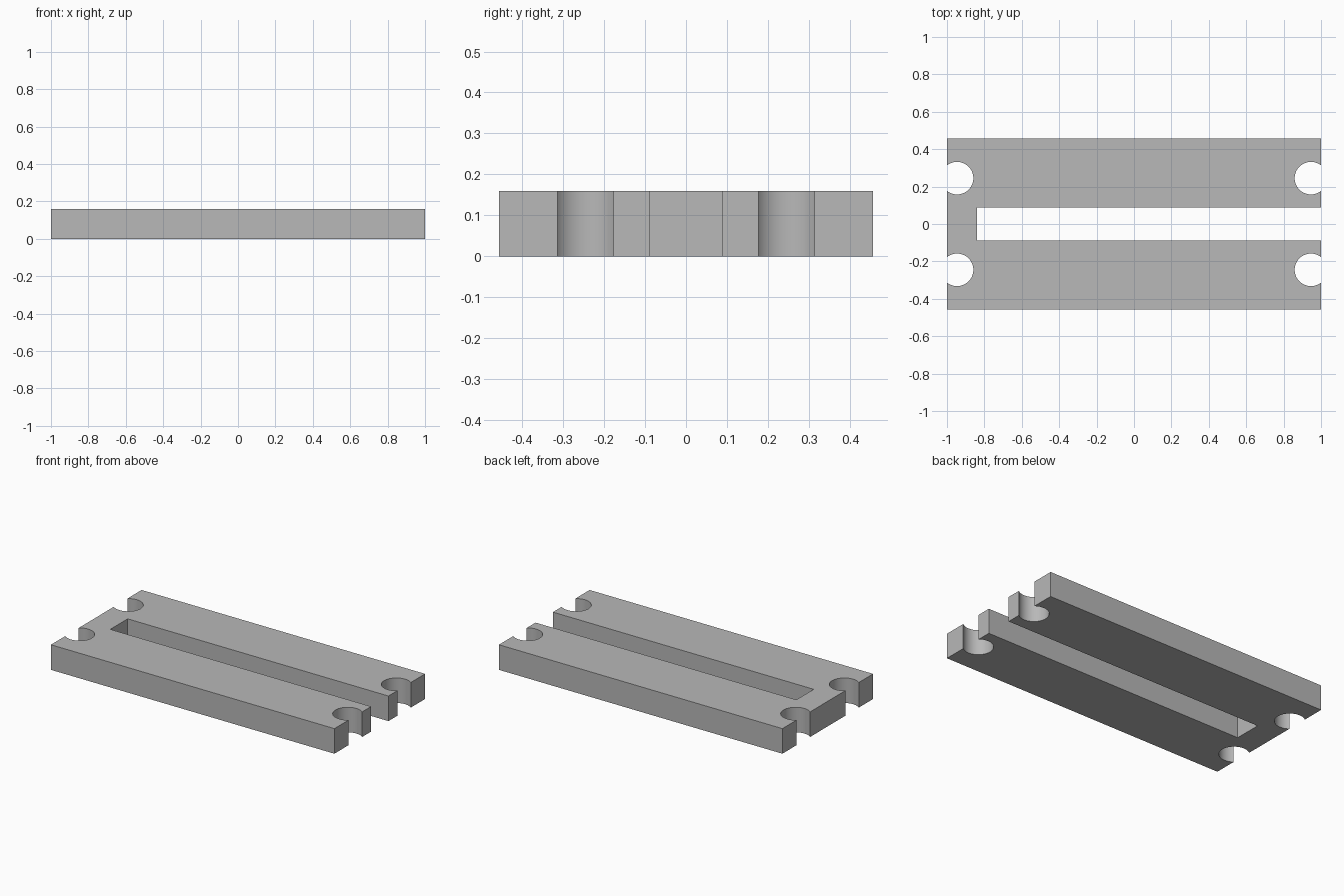
import bpy
import bmesh
from math import acos, cos, sin, pi, radians

if "Cube" in bpy.data.objects:
    bpy.data.objects.remove(bpy.data.objects["Cube"], do_unlink=True)

HALF_L, HALF_W, HEIGHT = 1.0, 0.457, 0.16
SLOT_END, SLOT_HALF = -0.84, 0.0875
HOLE_X, HOLE_Y, HOLE_R = 0.946, 0.245, 0.087
SEGMENTS = 48

grey = bpy.data.materials.new("plain grey")
grey.use_nodes = True
colour = (0.48, 0.48, 0.48, 1)
grey.diffuse_color = colour
grey.node_tree.nodes["Principled BSDF"].inputs["Base Color"].default_value = colour


def notch(side, y):
    """Round notch that breaks through the end face on the given side."""
    opening = acos((HALF_L - HOLE_X) / HOLE_R)
    start = -opening if side > 0 else pi - opening
    sweep = 2 * (pi - opening)
    angles = [start - sweep * i / SEGMENTS for i in range(SEGMENTS + 1)]
    return [(side * HOLE_X + HOLE_R * cos(a), y + HOLE_R * sin(a)) for a in angles]


# Outline, counter-clockwise from the front left corner
outline = [(-HALF_L, -HALF_W), (HALF_L, -HALF_W)]
outline += notch(1, -HOLE_Y)
outline += [(HALF_L, -SLOT_HALF), (SLOT_END, -SLOT_HALF),
            (SLOT_END, SLOT_HALF), (HALF_L, SLOT_HALF)]
outline += notch(1, HOLE_Y)
outline += [(HALF_L, HALF_W), (-HALF_L, HALF_W)]
outline += notch(-1, HOLE_Y) + notch(-1, -HOLE_Y)

# Slotted plate, extruded from the outline
bm = bmesh.new()
base = bm.faces.new([bm.verts.new((x, y, 0)) for x, y in outline])
top = bmesh.ops.extrude_face_region(bm, geom=[base], use_keep_orig=True)["geom"]
bmesh.ops.translate(bm, vec=(0, 0, HEIGHT),
                    verts=[v for v in top if isinstance(v, bmesh.types.BMVert)])
bmesh.ops.recalc_face_normals(bm, faces=bm.faces)
mesh = bpy.data.meshes.new("slotted_plate")
bm.to_mesh(mesh)
bm.free()
mesh.materials.append(grey)

plate = bpy.data.objects.new("slotted_plate", mesh)
bpy.context.collection.objects.link(plate)
bpy.ops.object.select_all(action="DESELECT")
plate.select_set(True)
bpy.context.view_layer.objects.active = plate
bpy.ops.object.shade_smooth_by_angle(angle=radians(30))
